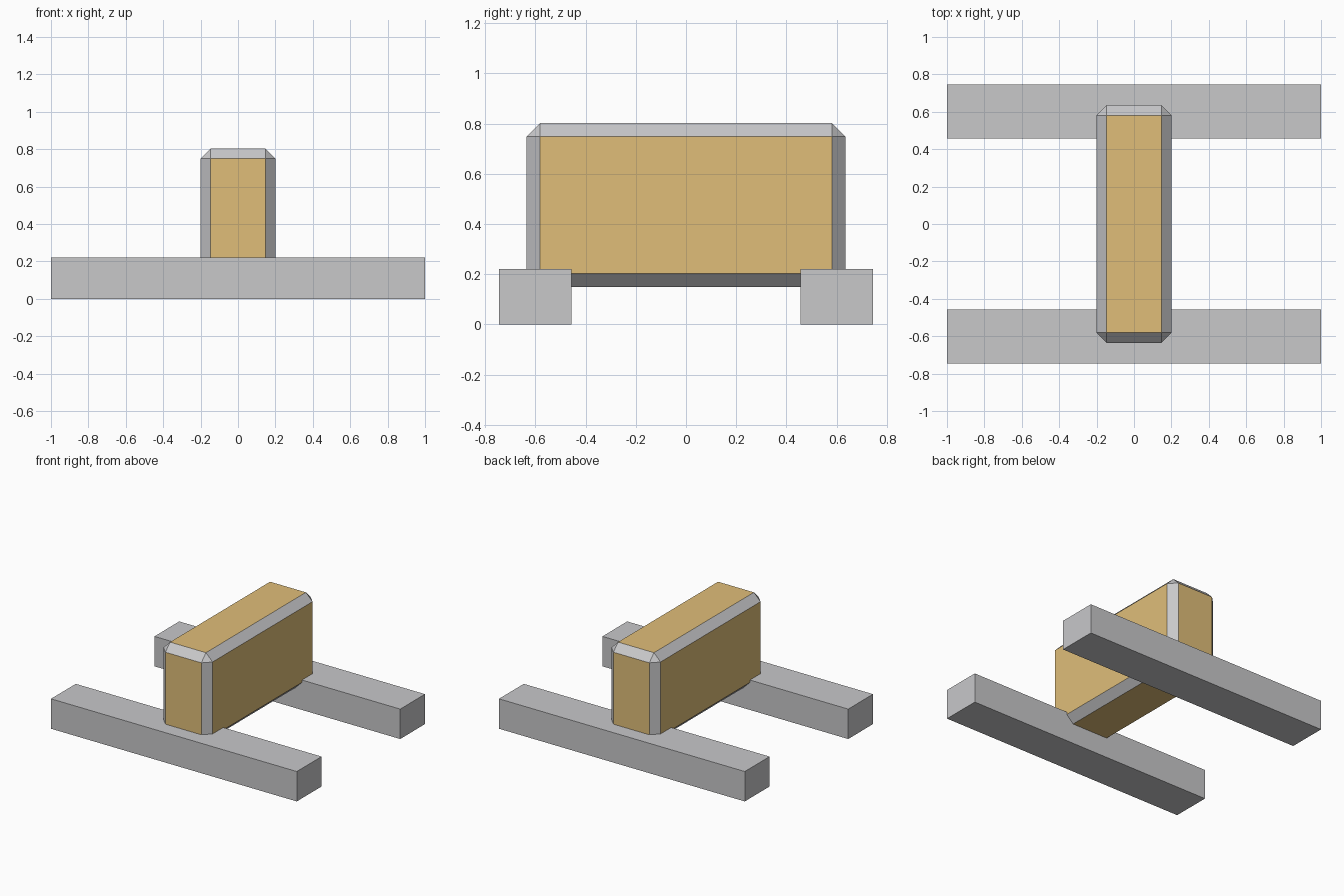
import bpy
import bmesh

cube = bpy.data.objects.get("Cube")
if cube:
    bpy.data.objects.remove(cube, do_unlink=True)


def srgb(*channels):
    """Convert 0-255 display values to a linear colour."""
    return [((c / 255 + 0.055) / 1.055) ** 2.4 for c in channels] + [1]


def material(name, colour):
    mat = bpy.data.materials.new(name)
    mat.use_nodes = True
    mat.diffuse_color = colour
    mat.node_tree.nodes["Principled BSDF"].inputs["Base Color"].default_value = colour
    return mat


grey = material("grey_metal", srgb(200, 200, 202))
tan = material("tan_panel", srgb(224, 190, 121))


def box(name, low, high, mats, chamfer=0):
    """Box between two corners; chamfered faces take the second material."""
    bm = bmesh.new()
    bmesh.ops.create_cube(bm, size=1)
    for v in bm.verts:
        v.co = [h if c > 0 else l for c, l, h in zip(v.co, low, high)]
    if chamfer:
        bmesh.ops.bevel(bm, geom=bm.edges[:], offset=chamfer, segments=1,
                        affect='EDGES', profile=0.5)
        bm.normal_update()
        # Only the axis-aligned panels keep the main colour
        for f in bm.faces:
            f.material_index = 0 if max(abs(n) for n in f.normal) > 0.95 else 1
    mesh = bpy.data.meshes.new(name)
    bm.to_mesh(mesh)
    bm.free()
    for mat in mats:
        mesh.materials.append(mat)
    obj = bpy.data.objects.new(name, mesh)
    bpy.context.collection.objects.link(obj)
    return obj


# Chamfered case with trimmed edges
box("case", (-0.2, -0.635, 0.148), (0.2, 0.635, 0.803), (tan, grey), 0.054)

# Two cross beams carrying the case
for name, y in (("front_beam", -0.601), ("back_beam", 0.601)):
    box(name, (-1, y - 0.144, 0), (1, y + 0.144, 0.22), (grey,))
